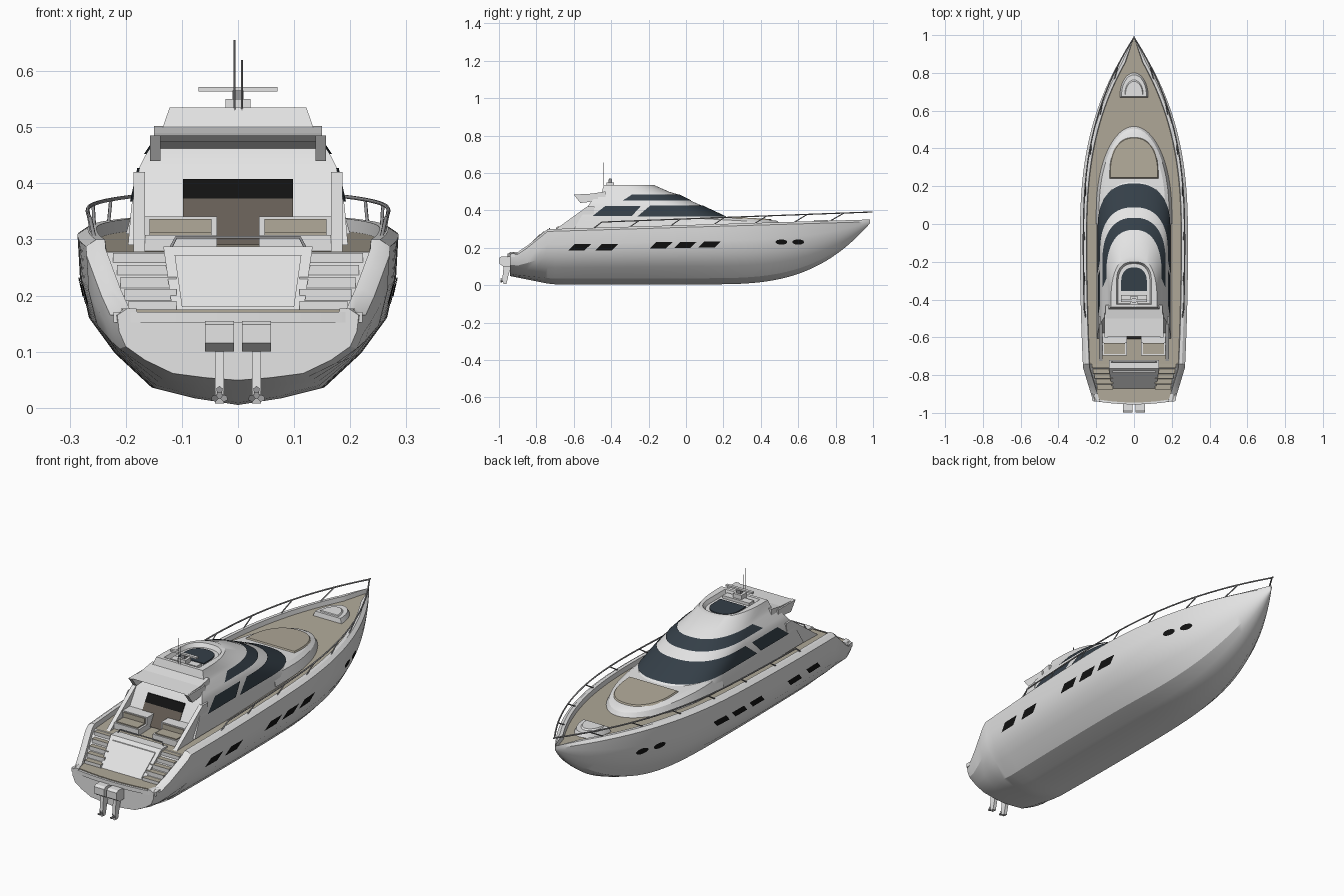
import bpy, bmesh, math
from mathutils import Vector

cube = bpy.data.objects.get("Cube")
if cube:
    bpy.data.objects.remove(cube)


def material(name, *rgb):
    m = bpy.data.materials.new(name)
    m.use_nodes = True
    m.diffuse_color = (*rgb, 1)
    m.node_tree.nodes["Principled BSDF"].inputs["Base Color"].default_value = (*rgb, 1)
    return m


WHITE = material("white_gelcoat", .78, .78, .78)
TEAK = material("pale_teak", .44, .40, .32)
GLASS = material("blue_black_glass", .035, .05, .065)
BLACK = material("black_porthole", .006, .006, .006)
STEEL = material("grey_steel", .32, .32, .33)
BROWN = material("shaded_interior", .13, .11, .09)


def make(name, verts, faces, mats, rule=None, smooth=False, fix=True):
    bm = bmesh.new()
    vs = [bm.verts.new(v) for v in verts]
    for f in faces:
        bm.faces.new([vs[i] for i in f])
    if fix:
        bmesh.ops.recalc_face_normals(bm, faces=bm.faces)
    bm.normal_update()
    if rule:
        for f in bm.faces:
            f.material_index = rule(f.calc_center_median(), f.normal)
    me = bpy.data.meshes.new(name)
    bm.to_mesh(me)
    bm.free()
    for m in mats:
        me.materials.append(m)
    ob = bpy.data.objects.new(name, me)
    bpy.context.collection.objects.link(ob)
    if smooth:
        bpy.ops.object.select_all(action='DESELECT')
        ob.select_set(True)
        bpy.context.view_layer.objects.active = ob
        bpy.ops.object.shade_smooth_by_angle(angle=math.radians(28))
    return ob


def loft(name, rings, mats, rule=None, smooth=False):
    n = len(rings[0])
    verts = [p for r in rings for p in r]
    faces = [(k * n + i, k * n + (i + 1) % n, k * n + n + (i + 1) % n, k * n + n + i)
             for k in range(len(rings) - 1) for i in range(n)]
    faces += [range(n), range(len(verts) - n, len(verts))]
    return make(name, verts, faces, mats, rule, smooth)


def prism(name, poly, x0, x1, mats, rule=None):
    return loft(name, [[(x, y, z) for y, z in poly] for x in (x0, x1)], mats, rule)


def box(name, x, y, z, mat, rule=None):
    mats = mat if isinstance(mat, list) else [mat]
    return prism(name, [(y[0], z[0]), (y[1], z[0]), (y[1], z[1]), (y[0], z[1])], x[0], x[1], mats, rule)


def tube(name, pts, r, mat):
    cu = bpy.data.curves.new(name, 'CURVE')
    cu.dimensions, cu.bevel_depth, cu.bevel_resolution, cu.use_fill_caps = '3D', r, 1, True
    sp = cu.splines.new('POLY')
    sp.points.add(len(pts) - 1)
    for p, c in zip(sp.points, pts):
        p.co = (*c, 1)
    cu.materials.append(mat)
    bpy.context.collection.objects.link(bpy.data.objects.new(name, cu))


def lerp(table, t, c=1):
    for a, b in zip(table, table[1:]):
        if t <= b[0]:
            return a[c] + (b[c] - a[c]) * (t - a[0]) / (b[0] - a[0])
    return table[-1][c]


def patch(name, half, z0, z1, ya, yb, mat, nu=6, nv=6, ease=False):
    # thin plate lying on a curved side, made for both sides
    for s, side in ((1, "left"), (-1, "right")):
        verts = []
        for j in range(nv + 1):
            v = j / nv
            z = z0 + (z1 - z0) * v
            for i in range(nu + 1):
                u = math.sin(i / nu * math.pi / 2) if ease else i / nu
                y = ya(v) + (yb(v) - ya(v)) * u
                verts.append((s * half(y, z), y, z))
        m = nu + 1
        faces = [(j * m + i, j * m + i + 1, j * m + m + i + 1, j * m + m + i)[::s]
                 for j in range(nv) for i in range(nu)]
        make(f"{name}_{side}", verts, faces, [mat], smooth=True, fix=False)


# Hull lines: half beam, sheer and keel along the length
def beam(y):
    if y > -.1:
        return max(.002, .286 * (1 - min(1, (y + .1) / 1.085) ** 2.63))
    return .286 - .018 * ((-.1 - y) / .7) ** 2 - .25 * max(0, -.76 - y)


def sheer(y):
    return max(.165, .31 + .03 * y - .78 * max(0, -.74 - y))


def keel(y):
    return .005 + .328 * max(0, (y - .1) / .885) ** 3.1 + .2 * max(0, -.72 - y)


SECTION = [(0, 0), (.04, .27), (.105, .54), (.31, .77), (.52, .93), (.75, .985), (1, 1)]


def hull_half(y, z):
    return beam(y) * lerp(SECTION, (z - keel(y)) / (sheer(y) - keel(y))) + .003


def hull_ring(y):
    b, s, k = beam(y), sheer(y), keel(y)
    w = min(1, b / .08)
    half = [(b * f, k + (s - k) * h) for h, f in SECTION]
    half += [(b - .018 * w, s + .012), (b - .034 * w, s + .012), (b - .037 * w, s - .01)]
    ring = half + [(0, s - .01)] + [(-x, z) for x, z in half[:0:-1]]
    return [(x, y, z) for x, z in ring]


stations = [-.94, -.9, -.85, -.8, -.76, -.74]
stations += [-.7 + 1.684 * math.sin(i / 44 * math.pi / 2) for i in range(45)]
loft("hull", [hull_ring(y) for y in stations], [WHITE, TEAK],
     lambda c, n: int(n.z > .9 and c.y > -.74 and abs(c.x) < beam(c.y) - .036 * min(1, beam(c.y) / .08)), True)

# Hull windows and portholes
for i, (y, z) in enumerate([(-.63, .203), (-.485, .203), (-.195, .213), (-.065, .215), (.065, .218)]):
    patch(f"hull_window_{i + 1}", hull_half, z - .017, z + .017,
          lambda v: y + .035 * v, lambda v: y + .087 + .035 * v, BLACK)
for i, y in enumerate((.51, .6)):
    arc = lambda v: .031 * math.sqrt(max(.02, 1 - (2 * v - 1) ** 2))
    patch(f"porthole_{i + 1}", hull_half, .217, .245, lambda v: y - arc(v), lambda v: y + arc(v), BLACK, nv=12)


# Rounded-front plan outline
def outline(w, f, r, L, p, z, n=16):
    zf = z if callable(z) else (lambda y: z)
    pts = [(w, r)]
    for i in range(n + 1):
        a = i / n * math.pi / 2
        pts.append((w * max(0, math.cos(a)) ** (2 / p), f - L + L * math.sin(a) ** (2 / p)))
    pts[-1] = (0, f)
    pts += [(-x, y) for x, y in pts[-2::-1]]
    return [(x, y, zf(y)) for x, y in pts]


# Foredeck trunk with sun pad, and bow hatch
trunk = lambda lift: (lambda y: .373 + lift - .055 * y)
loft("foredeck_trunk", [outline(.2, .52, 0, .45, 2, .31), outline(.185, .505, 0, .43, 2, trunk(-.012)),
                        outline(.165, .48, 0, .4, 2, trunk(0))], [WHITE], smooth=True)
loft("sun_pad", [outline(.13, .46, .24, .19, 2.3, trunk(-.002)),
                 outline(.125, .455, .245, .19, 2.3, trunk(.006))], [TEAK])
loft("bow_hatch", [outline(.077, .805, .67, .125, 2, .315), outline(.066, .79, .675, .11, 2, .342)], [WHITE])
loft("bow_hatch_lid", [outline(.05, .765, .685, .08, 2, .34), outline(.045, .755, .69, .07, 2, .348)], [WHITE])

# Cabin: z, half width, front, back
LEVELS = [(.29, .196, .31, -.605), (.36, .19, .225, -.565), (.43, .175, .075, -.52), (.45, .165, .03, -.505),
          (.485, .142, -.04, -.47), (.5, .134, -.09, -.45), (.535, .122, -.17, -.44)]
ROUND, POW = .24, 2.4
cabin_rings = [outline(w, f, r, ROUND, POW, z) for z, w, f, r in LEVELS]
cabin_rings += [outline(.092, -.2, -.425, .1, POW, .535), outline(.084, -.21, -.42, .1, POW, .517)]
loft("cabin", cabin_rings, [WHITE], smooth=True)


def cabin_front(z):
    return lerp(LEVELS, z, 2) + .007


def cabin_half(y, z):
    t = (y - cabin_front(z) + ROUND) / ROUND
    return (lerp(LEVELS, z) + .004) * (1 - min(1, max(0, t)) ** POW) ** (1 / POW)


patch("aft_side_window", cabin_half, .37, .425, lambda v: -.5 + .07 * v, lambda v: -.29 + .05 * v, GLASS)
patch("windshield", cabin_half, .368, .427, lambda v: -.26 + .07 * v,
      lambda v: cabin_front(.368 + .059 * v), GLASS, 28, 4, True)
patch("upper_windshield", cabin_half, .452, .484, lambda v: -.34 + .05 * v,
      lambda v: cabin_front(.452 + .032 * v), GLASS, 28, 4, True)

# Roof: sunroof, bench, rear overhang, radar and aerials
loft("sunroof", [outline(.068, -.23, -.355, .08, 2.4, z) for z in (.515, .522)], [GLASS])
box("roof_bench", (-.07, .07), (-.41, -.375), (.515, .53), WHITE)
prism("roof_overhang", [(-.43, .502), (-.5, .49), (-.595, .485), (-.575, .474), (-.49, .462), (-.43, .462)],
      -.15, .15, [WHITE])
for s in (1, -1):
    prism("overhang_fin", [(-.6, .485), (-.47, .485), (-.47, .45), (-.565, .44)], s * .138, s * .157, [WHITE])
box("radar_base", (-.022, .022), (-.425, -.385), (.515, .55), WHITE)
box("radar_post", (-.01, .01), (-.415, -.395), (.55, .565), STEEL)
box("radar_bar", (-.07, .07), (-.412, -.398), (.564, .572), WHITE)
for x, top in ((-.006, .655), (.007, .62)):
    tube("aerial", [(x, -.44, .52), (x, -.44, top)], .0017, STEEL)

# Rear wall door and side wings
wall = lambda z: lerp(LEVELS, z, 3)
for name, z0, z1, m in (("door_glass", .373, .408, BLACK), ("door_interior", .29, .373, BROWN)):
    prism(name, [(wall(z0) - .004, z0), (wall(z1) - .004, z1), (wall(z1) + .004, z1), (wall(z0) + .004, z0)],
          -.098, .098, [m])
for s in (1, -1):
    prism("side_wing", [(-.73, .275), (-.5, .275), (-.49, .42), (-.53, .42)], s * .166, s * .186, [WHITE])

# Cockpit seats
for s in (1, -1):
    x = (s * .037, s * .166)
    cushion = (s * .047, s * .158)
    box("seat_base", x, (-.695, -.58), (.27, .308), WHITE)
    box("seat_back", x, (-.63, -.57), (.27, .341), WHITE)
    box("seat_cushion", cushion, (-.688, -.63), (.306, .313), TEAK)
    box("seat_back_cushion", cushion, (-.635, -.628), (.313, .336), TEAK)

# Stern: garage door, steps and swim platform
rect = lambda x, y0, y1, z: [(-x, y0, z), (x, y0, z), (x, y1, z), (-x, y1, z)]
loft("garage", [rect(.115, -.885, -.71, .16), rect(.133, -.765, -.72, .287)], [WHITE])
slant = lambda x, z, d: [(s * x, -.885 + .12 * (z - .16) / .127 + e, z) for s, e in ((-1, d), (1, d), (1, .01), (-1, .01))]
loft("garage_door", [slant(.1, .18, -.006), slant(.113, .272, -.006)], [WHITE])
tube("garage_rail", [(-.12, -.73, .285), (-.11, -.73, .304), (.11, -.73, .304), (.12, -.73, .285)], .003, STEEL)
for s in (1, -1):
    for i in range(5):
        y = -.875 + .028 * i
        box("stern_step", (s * .11, s * (.195 + .007 * i)), (y, -.73), (.15, .19 + .0215 * i),
            [WHITE, TEAK], lambda c, n: int(n.z > .9))


def platform(x, back, front, bow, z):
    edge = [x * (i / 6 - 1) for i in range(13)]
    return [(e, back - bow * (1 - (e / x) ** 2), z) for e in edge] + [(x, front, z), (-x, front, z)]


loft("swim_platform", [platform(.222, -.935, -.86, .02, z) for z in (.152, .171)], [WHITE])
loft("platform_decking", [platform(.208, -.925, -.86, .02, z) for z in (.168, .175)], [TEAK])

# Stern drives with propellers
for s in (1, -1):
    x = s * .033
    cowl = [(-.998, .148), (-.985, .155), (-.92, .155), (-.92, .1), (-.975, .1), (-.998, .115)]
    prism("drive_cowl", cowl, x - .026, x + .026, [WHITE])
    prism("drive_leg", [(-.975, .105), (-.935, .105), (-.95, .05), (-.96, .008), (-.975, .008), (-.982, .03)],
          x - .008, x + .008, [WHITE])
    tube("propeller_hub", [(x, -.96, .022), (x, -.993, .022)], .006, STEEL)
    for i in range(3):
        a = math.radians(90 + 120 * i)
        d, t = Vector((math.cos(a), 0, math.sin(a))), Vector((-math.sin(a), .5, math.cos(a))) * .006
        c = Vector((x, -.988, .022))
        make("propeller_blade", [c - t * .5, c + d * .012 - t, c + d * .017, c + d * .012 + t, c + t * .5],
             [range(5)], [STEEL])


# Guard rail and stanchions
def rail(y, s=1):
    return (s * max(0, beam(y) - .018), y + .03 * max(0, y), .355 + .038 * y)


ys = [-.45 + 1.417 * math.sin(i / 30 * math.pi / 2) for i in range(31)]
foot = lambda y, s: (s * (beam(y) - .025), y, sheer(y) + .005)
tube("guard_rail", [foot(-.5, 1)] + [rail(y) for y in ys] + [rail(y, -1) for y in ys[-2::-1]] + [foot(-.5, -1)],
     .0035, STEEL)
for s in (1, -1):
    for y in (-.25, -.03, .2, .42, .63, .82):
        tube("stanchion", [foot(y - .06, s), rail(y, s)], .003, STEEL)
